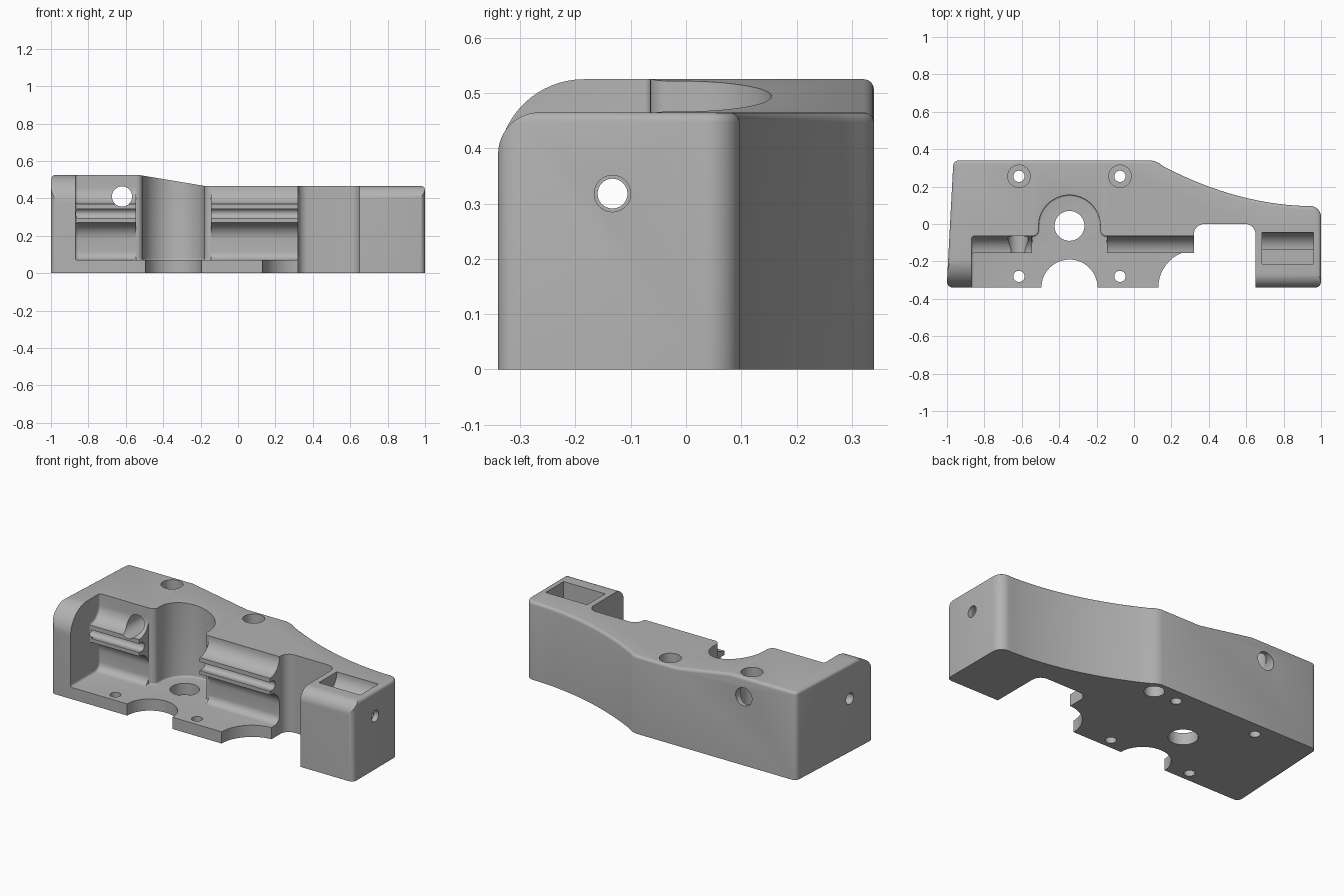
import bpy, bmesh, math

cube = bpy.data.objects.get("Cube")
if cube:
    bpy.data.objects.remove(cube, do_unlink=True)

grey = bpy.data.materials.new("plain grey")
grey.use_nodes = True
tone = (0.45, 0.45, 0.45, 1)
grey.diffuse_color = tone
grey.node_tree.nodes["Principled BSDF"].inputs["Base Color"].default_value = tone


def arc(cx, cy, r, start, end, n=10):
    angles = [math.radians(start + (end - start) * i / n) for i in range(n + 1)]
    return [(cx + r * math.cos(a), cy + r * math.sin(a)) for a in angles]


def volume(mesh):
    bm = bmesh.new()
    bm.from_mesh(mesh)
    amount = bm.calc_volume(signed=True)
    bm.free()
    return amount


def prism(name, points, axis, low, high):
    """Closed solid from a 2D profile; the profile uses the other two axes in order."""
    def place(p, d):
        return {"x": (d, p[0], p[1]), "y": (p[0], d, p[1]), "z": (p[0], p[1], d)}[axis]
    bm = bmesh.new()
    near = [bm.verts.new(place(p, low)) for p in points]
    far = [bm.verts.new(place(p, high)) for p in points]
    bm.faces.new(near[::-1])
    bm.faces.new(far)
    for i in range(len(points)):
        bm.faces.new((near[i - 1], near[i], far[i], far[i - 1]))
    if bm.calc_volume(signed=True) < 0:
        bmesh.ops.reverse_faces(bm, faces=bm.faces[:])
    mesh = bpy.data.meshes.new(name)
    bm.to_mesh(mesh)
    bm.free()
    obj = bpy.data.objects.new(name, mesh)
    bpy.context.scene.collection.objects.link(obj)
    return obj


def rod(name, u, v, r, axis, low, high):
    return prism(name, arc(u, v, r, 0, 360, 48)[:-1], axis, low, high)


def round_edges(obj, rule, width, segments=5):
    """Bevel the edges chosen by the rule, keeping the result only if it is sound."""
    bm = bmesh.new()
    bm.from_mesh(obj.data)
    bm.normal_update()
    bmesh.ops.bevel(bm, geom=[e for e in bm.edges if rule(e)], offset=width,
                    offset_type="OFFSET", segments=segments, profile=0.5,
                    affect="EDGES", clamp_overlap=True)
    before = volume(obj.data)
    if 0.9 * before < bm.calc_volume(signed=True) < 1.02 * before:
        bm.to_mesh(obj.data)
    bm.free()


def cut(target, cutter):
    """Subtract the cutter, moving to the next solver if a result is not sound."""
    before = volume(target.data)
    mod = target.modifiers.new("cut", "BOOLEAN")
    mod.operation = "DIFFERENCE"
    mod.object = cutter
    for solver in ("EXACT", "MANIFOLD", "FLOAT"):
        mod.solver = solver
        bpy.context.view_layer.update()
        graph = bpy.context.evaluated_depsgraph_get()
        result = bpy.data.meshes.new_from_object(target.evaluated_get(graph))
        if 0.5 * before < volume(result) < 1.001 * before:
            target.data = result
            break
    target.modifiers.remove(mod)
    bpy.data.objects.remove(cutter, do_unlink=True)


# Outer block: plan outline with a sweeping back edge
sweep = [(x, 0.095 + (0.97 - x) ** 2 / 3.1) for x in [0.16 + 0.05 * i for i in range(16)]]
outline = (arc(-0.97, -0.31, 0.03, 180, 270, 4) + arc(0.97, -0.31, 0.03, 270, 360, 4)
           + arc(0.94, 0.037, 0.06, 0, 85, 8) + sweep[::-1]
           + [(0.135, 0.324), (0.115, 0.334), (0.09, 0.34)]
           + arc(-0.937, 0.31, 0.03, 90, 177, 4))
body = prism("bracket_body", outline, "z", 0, 0.6)

# Stepped, sloping top with softened rim
cut(body, prism("top_trim", [(-1.2, 0.525), (-0.53, 0.525), (-0.17, 0.465), (1.2, 0.465),
                             (1.2, 0.8), (-1.2, 0.8)], "y", -1, 1))


def is_rim(edge):
    if min(v.co.z for v in edge.verts) < 0.4 or len(edge.link_faces) != 2:
        return False
    return sorted(abs(f.normal.z) > 0.5 for f in edge.link_faces) == [False, True]


round_edges(body, is_rim, 0.018, 4)

# Large rounds on the front upper edges of both end blocks
for name, x0, x1, r, top in (("left_round", -1.2, -0.6, 0.155, 0.525),
                             ("right_round", 0.5, 1.2, 0.075, 0.465)):
    curve = arc(-0.34 + r, top - r, r, 90, 180, 16)
    cut(body, prism(name, curve + [(-0.5, top - r), (-0.5, top + 0.1),
                                   (-0.34 + r, top + 0.1)], "x", x0, x1))

# Long front cavity whose back wall carries the rail
cavity_profile = ([(-0.5, 0.07)] + arc(-0.11, 0.115, 0.045, 270, 360, 6)
                  + arc(-0.155, 0.18, 0.09, 0, 90) + arc(-0.155, 0.46, 0.09, 270, 360)
                  + [(-0.065, 0.7), (-0.5, 0.7)])
cavity = prism("cavity", cavity_profile, "x", -0.87, 0.34)
round_edges(cavity, lambda e: all(v.co.x < -0.86 for v in e.verts), 0.025, 4)
cut(body, cavity)

# Round hub pocket with flared mouth
hub_x, hub_y = -0.345, -0.01
pocket_outline = ([(-0.145, -0.5)] + arc(-0.145, -0.03, 0.035, 270, 180, 6)
                  + arc(hub_x, hub_y, 0.165, 0, 180, 32)
                  + arc(-0.545, -0.03, 0.035, 0, -90, 6) + [(-0.545, -0.5)])
pocket = prism("hub_pocket", pocket_outline, "z", 0.07, 0.8)
round_edges(pocket, lambda e: all(v.co.z < 0.08 for v in e.verts), 0.035)
cut(body, pocket)

# Open notch between the cavity and the right block
cut(body, prism("notch", [(0.32, -0.5), (0.65, -0.5)] + arc(0.595, -0.055, 0.055, 0, 90, 8)
                + arc(0.375, -0.055, 0.055, 90, 180, 8), "z", -0.1, 0.8))

# Scalloped floor edge
cut(body, rod("floor_scallop", hub_x, -0.34, 0.15, "z", -0.1, 0.09))
cut(body, rod("floor_corner_scallop", 0.33, -0.34, 0.2, "z", -0.1, 0.09))

# Pocket in the right block, with the same cradle shape inside
cut(body, prism("block_pocket", [(-0.215, 0.2), (-0.135, 0.2)]
                + arc(-0.135, 0.46, 0.09, 270, 360) + [(-0.045, 0.7), (-0.215, 0.7)],
                "x", 0.685, 0.96))

# Rod bore and the slot along the rail
rod_y, rod_z = -0.133, 0.318
cut(body, rod("rod_bore", rod_y, rod_z, 0.027, "x", -1.2, 1.2))
for x0, x1 in ((-1.2, -0.9), (0.97, 1.2)):
    cut(body, rod("rod_entry", rod_y, rod_z, 0.033, "x", x0, x1))
cut(body, prism("rail_slot", [(-0.2, rod_z - 0.026), (rod_y, rod_z - 0.026),
                              (rod_y, rod_z + 0.026), (-0.2, rod_z + 0.026)], "x", -0.86, 0.34))

# Hub hole, screw holes, counterbores, cross hole and blind hole underneath
cut(body, rod("hub_hole", hub_x, hub_y, 0.08, "z", -0.1, 0.2))
for x in (-0.615, -0.075):
    cut(body, rod("back_screw", x, 0.255, 0.03, "z", -0.1, 0.8))
    cut(body, rod("counterbore", x, 0.255, 0.06, "z", 0.3, 0.8))
    cut(body, rod("floor_screw", x, -0.28, 0.03, "z", -0.1, 0.2))
cut(body, rod("cross_hole", -0.62, 0.41, 0.054, "y", -0.3, 0.6))
cut(body, rod("blind_hole", 0.08, 0.26, 0.055, "z", -0.1, 0.3))

# Finish
body.data.materials.clear()
body.data.materials.append(grey)
bpy.ops.object.select_all(action="DESELECT")
body.select_set(True)
bpy.context.view_layer.objects.active = body
bpy.ops.object.shade_smooth_by_angle(angle=math.radians(30))
